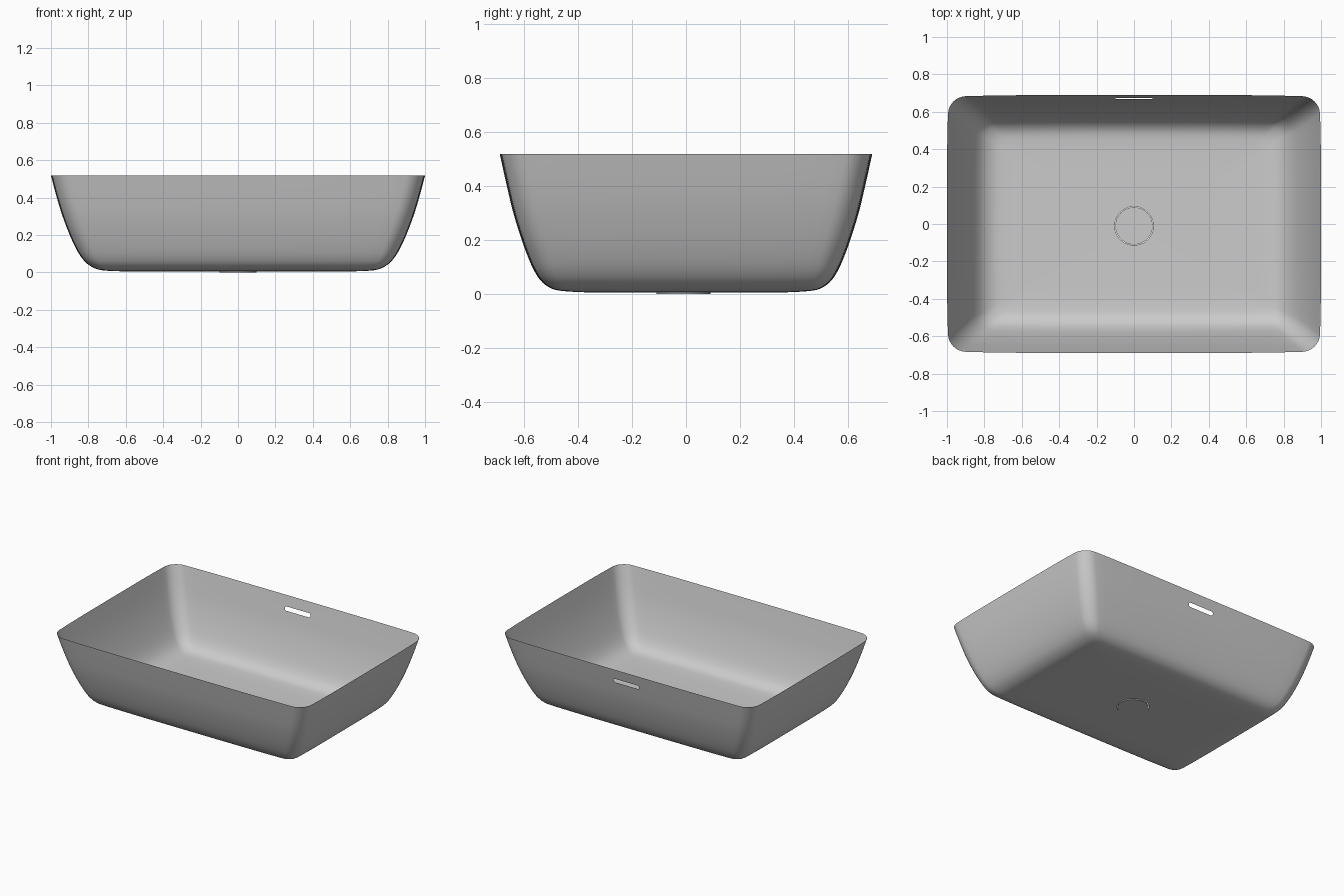
import bpy, bmesh, math
from mathutils import Vector

if "Cube" in bpy.data.objects:
    bpy.data.objects.remove(bpy.data.objects["Cube"])

TOP = 0.517
DRAIN = Vector((0, -0.01))
DRAIN_R = 0.103

# Wall profile from floor to rim: half width, half depth, height, corner radius
PROFILE = [
    (0.60, 0.36, 0.005, 0.03), (0.69, 0.43, 0.008, 0.04),
    (0.75, 0.49, 0.016, 0.05), (0.80, 0.531, 0.041, 0.06),
    (0.835, 0.558, 0.077, 0.07), (0.865, 0.581, 0.125, 0.08),
    (0.90, 0.609, 0.20, 0.085), (0.938, 0.64, 0.30, 0.09),
    (0.969, 0.664, 0.40, 0.09), (1.0, 0.69, TOP, 0.09),
]


def smooth_profile(pts, steps):
    """Catmull-Rom through the profile points."""
    pts = [Vector(p) for p in pts]
    ext = [2 * pts[0] - pts[1]] + pts + [2 * pts[-1] - pts[-2]]
    out = []
    for a, b, c, d in zip(ext, ext[1:], ext[2:], ext[3:]):
        for i in range(steps):
            t = i / steps
            out.append(0.5 * (2 * b + (c - a) * t + (2 * a - 5 * b + 4 * c - d) * t ** 2
                              + (3 * b - a - 3 * c + d) * t ** 3))
    return out + [pts[-1]]


def rounded_rect(hx, hy, r, arc=8, side=24):
    """Rounded rectangle with slightly bowed sides, counter-clockwise."""
    corners = [(hx - r, hy - r), (r - hx, hy - r), (r - hx, r - hy), (hx - r, r - hy)]
    pts = []
    for k, (cx, cy) in enumerate(corners):
        for i in range(arc + 1):
            a = (k + i / arc) * math.pi / 2
            pts.append(Vector((cx + r * math.cos(a), cy + r * math.sin(a))))
        a = (k + 1) * math.pi / 2
        nx, ny = corners[(k + 1) % 4]
        end = Vector((nx + r * math.cos(a), ny + r * math.sin(a)))
        start = pts[-1]
        pts += [start.lerp(end, i / side) for i in range(1, side)]
    return [Vector((p.x * (1 - 0.010 * abs(p.y / hy) ** 4),
                    p.y * (1 - 0.014 * abs(p.x / hx) ** 4))) for p in pts]


def finish(bm, name):
    bmesh.ops.recalc_face_normals(bm, faces=bm.faces)
    mesh = bpy.data.meshes.new(name)
    bm.to_mesh(mesh)
    bm.free()
    obj = bpy.data.objects.new(name, mesh)
    bpy.context.collection.objects.link(obj)
    bpy.ops.object.select_all(action='DESELECT')
    obj.select_set(True)
    bpy.context.view_layer.objects.active = obj
    bpy.ops.object.shade_smooth_by_angle(angle=math.radians(40))
    return obj


# Basin: floor around the drain, lofted up into the walls
bm = bmesh.new()
loops = []
first = rounded_rect(*PROFILE[0][:2], PROFILE[0][3])
circle = [DRAIN + (p - DRAIN).normalized() * DRAIN_R for p in first]
for t in (0, 0.5):
    loops.append([bm.verts.new((*c.lerp(p, t), 0.004 + 0.001 * t))
                  for c, p in zip(circle, first)])
for hx, hy, z, r in smooth_profile(PROFILE, 3):
    loops.append([bm.verts.new((*p, z)) for p in rounded_rect(hx, hy, r)])
for low, high in zip(loops, loops[1:]):
    for i in range(len(low)):
        j = (i + 1) % len(low)
        bm.faces.new((low[i], low[j], high[j], high[i]))

# Overflow slot in the back wall: trim along each side of a pill shape
SLOT_X, SLOT_Z, SLOT_R = 0.087, 0.430, 0.014
inside = [f for f in bm.faces if f.calc_center_median().y > 0.6
          and abs(f.calc_center_median().x) < 0.25]
for k in range(16):
    a = k * math.pi / 8
    n = Vector((math.cos(a), 0, math.sin(a)))
    shift = SLOT_X * (0 if abs(n.x) < 1e-6 else math.copysign(1, n.x))
    co = Vector((shift, 0, SLOT_Z)) + n * SLOT_R
    geom = set(inside)
    for f in inside:
        geom.update(f.edges)
        geom.update(f.verts)
    res = bmesh.ops.bisect_plane(bm, geom=list(geom), dist=1e-6, plane_co=co, plane_no=n)
    faces = {g for g in res['geom'] if isinstance(g, bmesh.types.BMFace)}
    faces.update(f for f in inside if f.is_valid)
    inside = [f for f in faces if (f.calc_center_median() - co).dot(n) < 0]
bmesh.ops.delete(bm, geom=inside, context='FACES')
finish(bm, "basin")

# Drain cover
bm = bmesh.new()
bmesh.ops.create_cone(bm, cap_ends=True, segments=64, radius1=0.1, radius2=0.1, depth=0.005)
bmesh.ops.translate(bm, verts=bm.verts, vec=(DRAIN.x, DRAIN.y, 0.0025))
finish(bm, "drain_cover")
